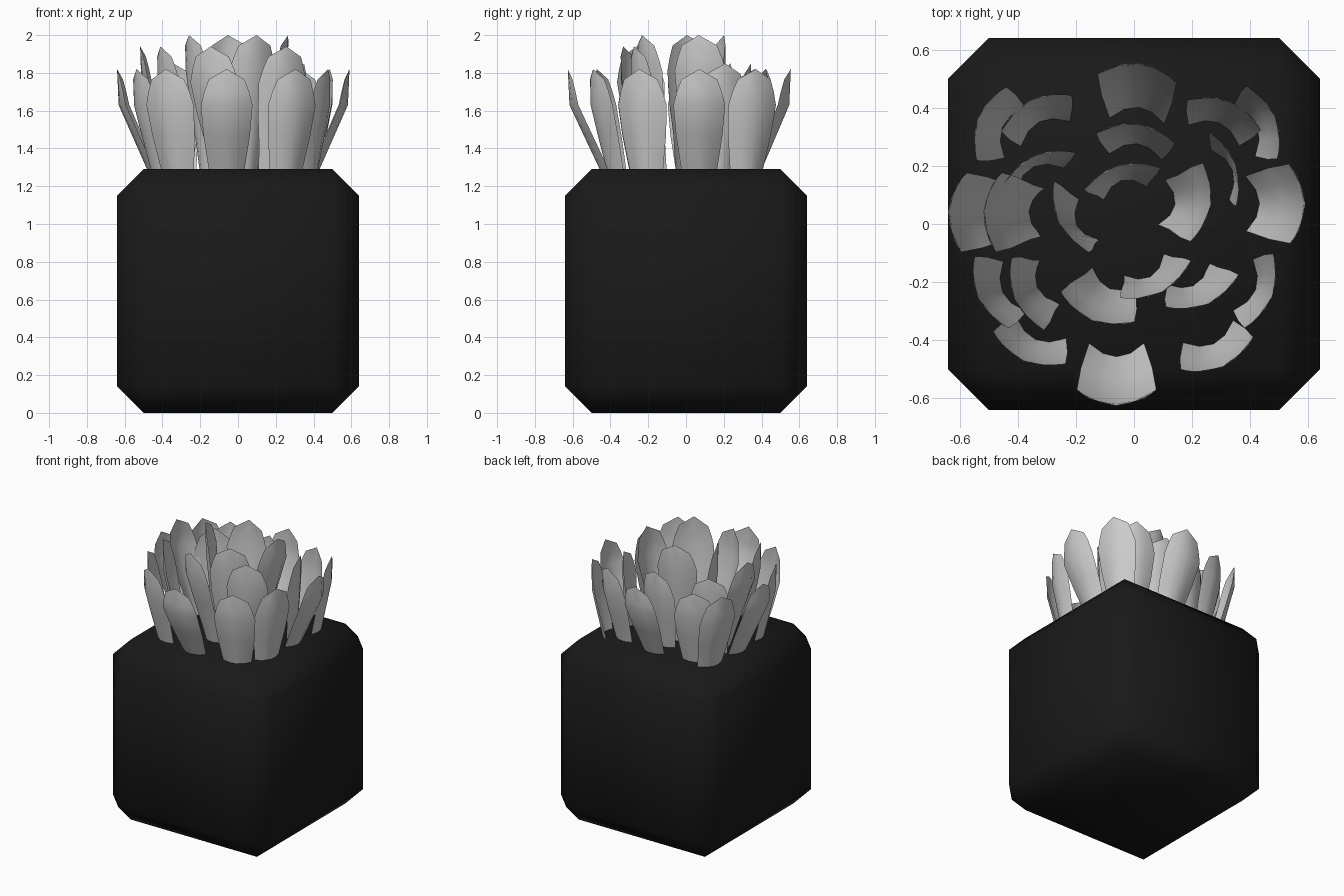
import bpy, bmesh
from math import radians, cos, sin

if "Cube" in bpy.data.objects:
    bpy.data.objects.remove(bpy.data.objects["Cube"])

# Pot: chamfered cube
POT_TOP = 1.29
bm = bmesh.new()
bmesh.ops.create_cube(bm, size=1.0)
for v in bm.verts:
    v.co.x *= 1.28
    v.co.y *= 1.28
    v.co.z = (v.co.z + 0.5) * POT_TOP
bmesh.ops.bevel(bm, geom=bm.edges[:], offset=0.14, segments=1, affect='EDGES')
me = bpy.data.meshes.new("pot")
bm.to_mesh(me)
bm.free()
pot = bpy.data.objects.new("pot", me)
bpy.context.collection.objects.link(pot)
me.shade_smooth()
black = bpy.data.materials.new("black_pot")
black.diffuse_color = (0.01, 0.01, 0.01, 1)
black.use_nodes = True
black.node_tree.nodes["Principled BSDF"].inputs["Base Color"].default_value = black.diffuse_color
me.materials.append(black)

# Leaf outline: (depth below tip, half width), widest at SHOULDER
ROWS = [(0.055, 0.095), (0.12, 0.119), (0.19, 0.137), (0.35, 0.123), (0.53, 0.095), (0.75, 0.075)]
SHOULDER, WIDE, BOW = 0.19, 0.137, 0.047
COLS = [-1, -0.5, 0, 0.5, 1]


def leaf(name, tip_z, x, y, angle, lean_x, lean_y):
    """Bowed leaf: x, y is the mid point at the shoulder, lean its offset from the soil."""
    a = radians(angle)
    out, side = (cos(a), sin(a)), (-sin(a), cos(a))
    run = tip_z - POT_TOP - SHOULDER

    def point(depth, lat, width):
        f = (SHOULDER - depth) / run
        if f > 0:
            f *= 0.1
        bow = BOW * (1 - (lat / width) ** 2)
        return (x + lean_x * f + out[0] * bow + side[0] * lat,
                y + lean_y * f + out[1] * bow + side[1] * lat,
                tip_z - depth)

    bm = bmesh.new()
    tip = bm.verts.new(point(0, 0, WIDE))
    previous = None
    for depth, half in ROWS:
        width = WIDE if depth < SHOULDER else half
        row = [bm.verts.new(point(depth, half * s, width)) for s in COLS]
        for i in range(len(COLS) - 1):
            if previous:
                bm.faces.new((previous[i], row[i], row[i + 1], previous[i + 1]))
            else:
                bm.faces.new((tip, row[i], row[i + 1]))
        previous = row
    me = bpy.data.meshes.new(name)
    bm.to_mesh(me)
    bm.free()
    me.shade_smooth()
    bpy.context.collection.objects.link(bpy.data.objects.new(name, me))


# Leaf rings: x, y, facing angle, lean x, lean y
outer = [
    (-0.06, -0.57, -90, 0, -0.16), (0.285, -0.445, -66, 0.03, -0.075),
    (0.43, -0.23, -21, 0.055, -0.02), (0.535, 0.07, 1, 0.15, 0),
    (0.44, 0.35, 23, 0.06, 0.03), (0.01, 0.50, 84, 0, 0.145),
    (0.31, 0.375, 68, 0.035, 0.07), (-0.49, 0.345, 158, -0.08, 0.03),
    (-0.335, 0.38, 117, -0.03, 0.07), (-0.585, 0.04, 176, -0.15, 0),
    (-0.49, -0.235, 205, -0.08, -0.02), (-0.36, -0.425, 246, -0.04, -0.07)]
front_middle = [
    (-0.465, 0.04, 176, -0.15, 0), (-0.365, -0.24, 204, -0.075, -0.04),
    (-0.125, -0.285, 248, -0.06, -0.105), (0.235, -0.23, -66, 0.05, -0.06)]
back_middle = [
    (0.005, 0.295, 83, 0, 0.065), (-0.325, 0.19, 114, 0, 0.035),
    (0.305, 0.19, 20, 0.01, 0.02)]
inner = [
    (0.075, -0.19, -62, 0.04, -0.05), (0.215, 0.075, -9, 0.12, 0),
    (-0.04, 0.155, 106, -0.01, 0.05), (-0.215, 0.025, 206, -0.06, 0.01)]

for ring, tip_z, leaves in (("outer", 1.82, outer), ("front_middle", 1.94, front_middle),
                            ("back_middle", 1.85, back_middle), ("inner", 2.0, inner)):
    for i, spec in enumerate(leaves):
        leaf(f"{ring}_leaf_{i + 1}", tip_z, *spec)
